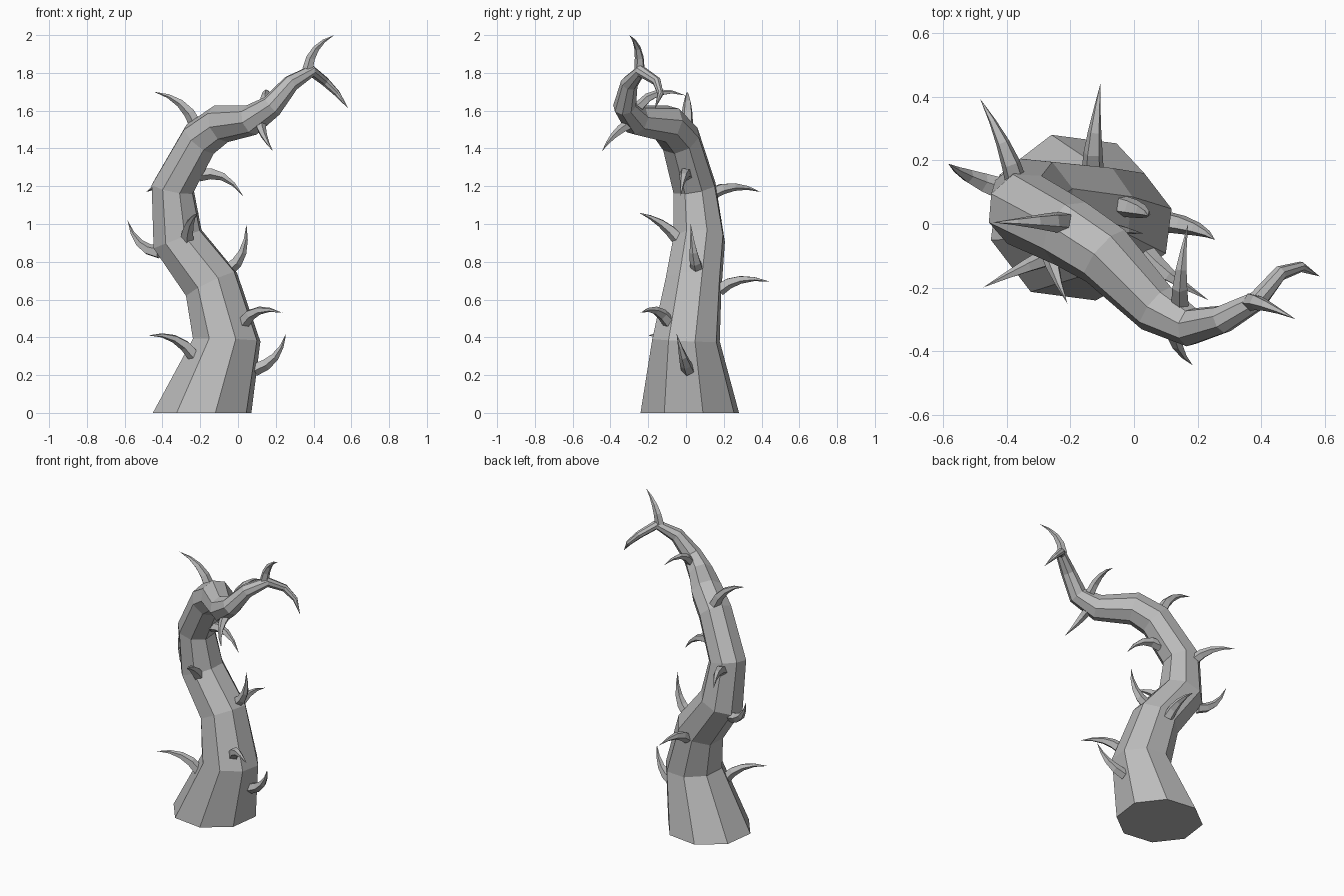
import bpy
import bmesh
from math import cos, sin, radians
from mathutils import Vector

cube = bpy.data.objects.get("Cube")
if cube:
    bpy.data.objects.remove(cube, do_unlink=True)

# One plain grey for the whole plant
grey = bpy.data.materials.new("plain grey")
grey.use_nodes = True
colour = (0.5, 0.5, 0.5, 1)
grey.diffuse_color = colour
grey.node_tree.nodes["Principled BSDF"].inputs["Base Color"].default_value = colour


def sweep(name, points, radii, sides, phase, start):
    """Loft mitred polygon rings along a path, closing to a point at its end."""
    points = [Vector(p) for p in points]
    steps = [(b - a).normalized() for a, b in zip(points, points[1:])]
    tangent = Vector(start).normalized()
    side = tangent.orthogonal() if abs(tangent.z) < 0.99 else Vector((1, 0, 0))
    side.normalize()
    bm = bmesh.new()
    rings = []
    for i, radius in enumerate(radii):
        if i:
            new = (steps[i - 1] + steps[i]).normalized()
            side = tangent.rotation_difference(new) @ side
            tangent = new
        other = tangent.cross(side)
        ring = []
        for k in range(sides):
            a = radians(phase + k * 360 / sides)
            ring.append(bm.verts.new(points[i] + radius * (cos(a) * side + sin(a) * other)))
        rings.append(ring)
    tip = bm.verts.new(points[-1])
    bm.faces.new(rings[0][::-1])
    for k in range(sides):
        n = (k + 1) % sides
        for low, high in zip(rings, rings[1:]):
            bm.faces.new((low[k], low[n], high[n], high[k]))
        bm.faces.new((rings[-1][k], rings[-1][n], tip))
    bmesh.ops.recalc_face_normals(bm, faces=bm.faces)
    mesh = bpy.data.meshes.new(name)
    bm.to_mesh(mesh)
    bm.free()
    mesh.materials.append(grey)
    obj = bpy.data.objects.new(name, mesh)
    bpy.context.collection.objects.link(obj)
    return obj


# Twisting stem: centre and radius of each ring, ending in the tip
stem = [
    (-0.19, 0.02, 0, 0.27), (-0.06, 0, 0.385, 0.185),
    (-0.14, 0.04, 0.68, 0.155), (-0.32, 0.07, 0.92, 0.142),
    (-0.345, 0.045, 1.19, 0.12), (-0.2, -0.03, 1.45, 0.11),
    (-0.09, -0.1, 1.53, 0.103), (0.07, -0.265, 1.55, 0.082),
    (0.18, -0.325, 1.625, 0.062), (0.28, -0.3, 1.745, 0.046),
    (0.39, -0.24, 1.81, 0.032), (0.46, -0.155, 1.755, 0.024),
    (0.525, -0.135, 1.69, 0.017), (0.585, -0.165, 1.61, 0),
]
sweep("stem", [s[:3] for s in stem], [s[3] for s in stem[:-1]], 8, 15, (0, 0, 1))

# Thorns: root, bend and tip of each curve
thorns = [
    ((-0.23, -0.09, 0.3), (-0.32, -0.12, 0.43), (-0.475, -0.2, 0.41)),
    ((0.09, 0.01, 0.23), (0.22, -0.01, 0.27), (0.255, -0.05, 0.42)),
    ((0.03, -0.09, 0.48), (0.09, -0.16, 0.58), (0.235, -0.24, 0.53)),
    ((-0.05, 0.06, 0.76), (0.05, 0.04, 0.82), (0.045, 0.025, 1)),
    ((-0.42, 0.11, 0.85), (-0.54, 0.15, 0.86), (-0.585, 0.19, 1.02)),
    ((-0.27, -0.04, 0.92), (-0.27, -0.12, 1.02), (-0.21, -0.25, 1.06)),
    ((-0.13, 0.17, 0.65), (-0.13, 0.27, 0.74), (-0.105, 0.445, 0.695)),
    ((-0.37, 0.13, 1.16), (-0.4, 0.25, 1.23), (-0.485, 0.395, 1.17)),
    ((-0.21, 0, 1.26), (-0.07, -0.01, 1.3), (0.03, -0.03, 1.145)),
    ((-0.22, 0.005, 1.52), (-0.28, 0.01, 1.67), (-0.445, 0.005, 1.7)),
    ((0.12, -0.3, 1.53), (0.12, -0.39, 1.48), (0.185, -0.445, 1.385)),
    ((0.145, -0.25, 1.62), (0.14, -0.16, 1.74), (0.17, 0, 1.68)),
    ((0.37, -0.245, 1.82), (0.39, -0.24, 1.95), (0.51, -0.3, 2)),
]
for n, curve in enumerate(thorns):
    root, bend, tip = map(Vector, curve)
    path = []
    for j in range(5):
        t = j / 4
        path.append((1 - t) ** 2 * root + 2 * t * (1 - t) * bend + t * t * tip)
    thick = 0.036 if n < 10 else 0.029
    widths = [thick * f for f in (1, 0.86, 0.62, 0.32)]
    sweep(f"thorn_{n + 1}", path, widths, 5, 0, bend - root)
